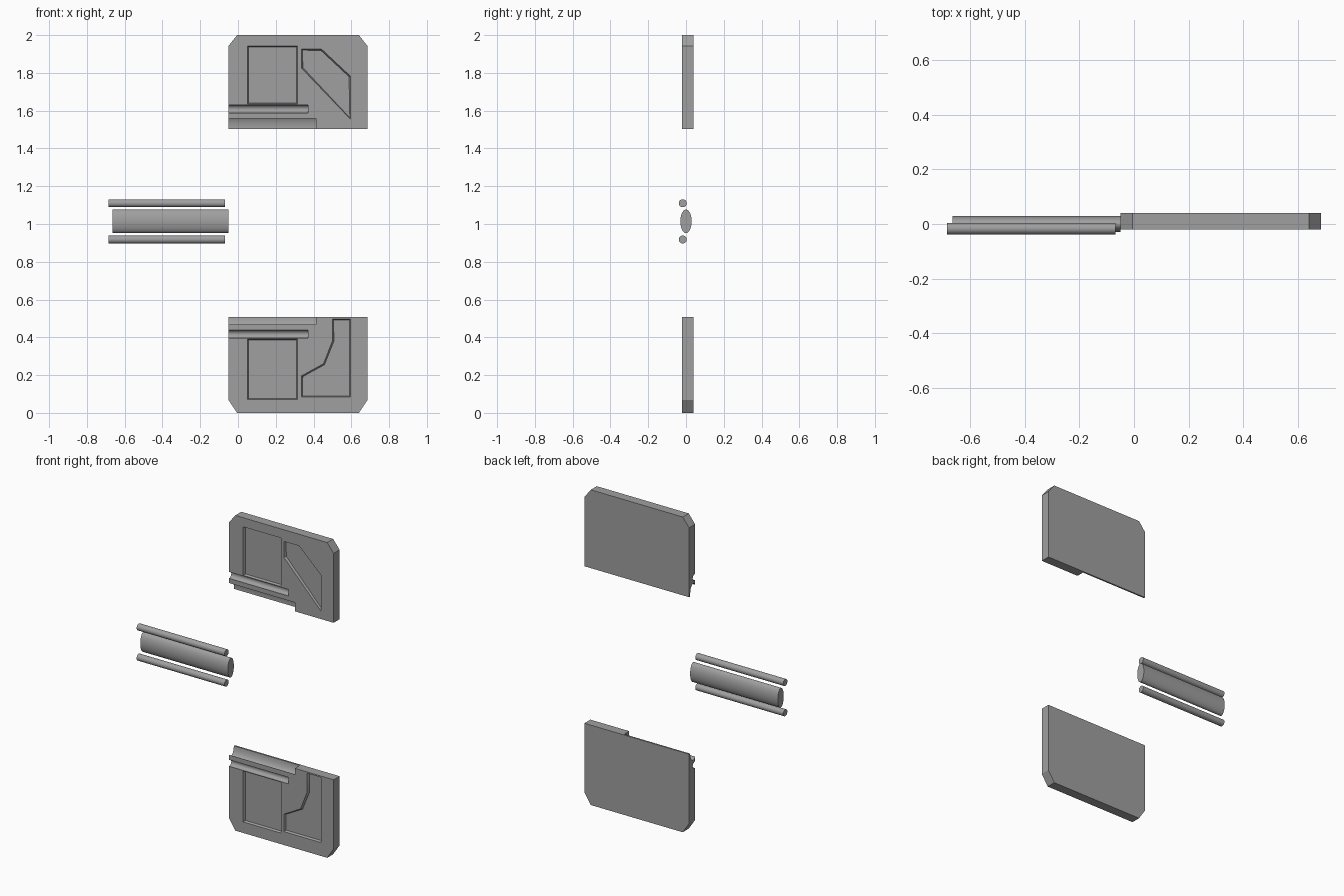
import bpy, bmesh, math
from mathutils import Matrix

if "Cube" in bpy.data.objects:
    bpy.data.objects.remove(bpy.data.objects["Cube"])

grey = bpy.data.materials.new("plain_grey")
grey.diffuse_color = (0.35, 0.35, 0.35, 1)
grey.use_nodes = True
grey.node_tree.nodes["Principled BSDF"].inputs["Base Color"].default_value = grey.diffuse_color

FRONT, BACK = -0.02, 0.04            # plate faces along y
CORE_Y, CORE_RY, CORE_RZ = 0.0, 0.03, 0.062
PIN_Y, PIN_R, PIN_GAP = -0.017, 0.021, 0.096


def finish(name, bm):
    bmesh.ops.recalc_face_normals(bm, faces=bm.faces[:])
    mesh = bpy.data.meshes.new(name)
    bm.to_mesh(mesh)
    bm.free()
    ob = bpy.data.objects.new(name, mesh)
    bpy.context.collection.objects.link(ob)
    mesh.materials.append(grey)
    return ob


def prism(name, outline, y0, y1, taper=None):
    """Extrude an x-z outline along y; taper adds a drafted end (inset, depth)."""
    bm = bmesh.new()
    face = bm.faces.new([bm.verts.new((x, y0, z)) for x, z in outline])
    ext = bmesh.ops.extrude_face_region(bm, geom=[face], use_keep_orig=True)["geom"]
    for v in [g for g in ext if isinstance(g, bmesh.types.BMVert)]:
        v.co.y = y1
    bmesh.ops.recalc_face_normals(bm, faces=bm.faces[:])
    if taper:
        end = [f for f in bm.faces if all(abs(v.co.y - y1) < 1e-6 for v in f.verts)]
        bmesh.ops.inset_individual(bm, faces=end, thickness=taper[0], depth=taper[1])
    return finish(name, bm)


def rod(name, x0, x1, y, z, ry, rz):
    """Elliptical bar lying along x."""
    bm = bmesh.new()
    bmesh.ops.create_cone(bm, cap_ends=True, segments=48, radius1=1, radius2=1, depth=1)
    bm.transform(Matrix.Translation(((x0 + x1) / 2, y, z))
                 @ Matrix.Diagonal((x1 - x0, ry, rz, 1))
                 @ Matrix.Rotation(math.pi / 2, 4, 'Y'))
    return finish(name, bm)


def smooth(ob):
    bpy.ops.object.select_all(action='DESELECT')
    ob.select_set(True)
    bpy.context.view_layer.objects.active = ob
    bpy.ops.object.shade_smooth_by_angle(angle=math.radians(30))


def mould_plate(name, outline, core_z, pin_z, pockets):
    plate = prism(name, outline, FRONT, BACK)
    # channels for the core and the pin, then the drafted pockets
    cutters = [rod("core_cutter", -0.2, 0.413, CORE_Y, core_z, CORE_RY, CORE_RZ),
               rod("pin_cutter", -0.2, 0.37, PIN_Y, pin_z, PIN_R, PIN_R)]
    cutters += [prism("pocket_cutter", p, FRONT - 0.03, FRONT, (0.008, 0.014))
                for p in pockets]
    bpy.context.view_layer.objects.active = plate
    for c in cutters:
        mod = plate.modifiers.new("cut", 'BOOLEAN')
        mod.operation, mod.solver, mod.object = 'DIFFERENCE', 'EXACT', c
        bpy.ops.object.modifier_apply(modifier=mod.name)
    for c in cutters:
        bpy.data.objects.remove(c)
    smooth(plate)


def rect(x0, x1, z0, z1):
    return [(x0, z0), (x1, z0), (x1, z1), (x0, z1)]


L, R, CH = -0.05, 0.685, 0.045       # plate ends and corner cut

# upper plate
mould_plate("upper_plate",
            [(L, 1.503), (R, 1.503), (R, 1.943), (R - CH, 2), (L + CH, 2), (L, 1.943)],
            1.513, 1.609,
            [rect(0.05, 0.315, 1.634, 1.942),
             [(0.336, 1.926), (0.442, 1.926), (0.595, 1.783), (0.595, 1.555),
              (0.336, 1.825)]])

# lower plate
mould_plate("lower_plate",
            [(L, 0.507), (R, 0.507), (R, 0.068), (R - CH, 0), (L + CH, 0), (L, 0.068)],
            0.515, 0.417,
            [rect(0.05, 0.315, 0.07, 0.392),
             [(0.336, 0.085), (0.595, 0.085), (0.595, 0.498), (0.5, 0.498),
              (0.5, 0.381), (0.452, 0.26), (0.336, 0.196)]])

# oval core bar and its two round pins
MID = 1.014
smooth(rod("core_bar", -0.665, -0.05, CORE_Y, MID, CORE_RY, CORE_RZ))
for label, s in (("upper_pin", 1), ("lower_pin", -1)):
    smooth(rod(label, -0.685, -0.068, PIN_Y, MID + s * PIN_GAP, PIN_R, PIN_R))
